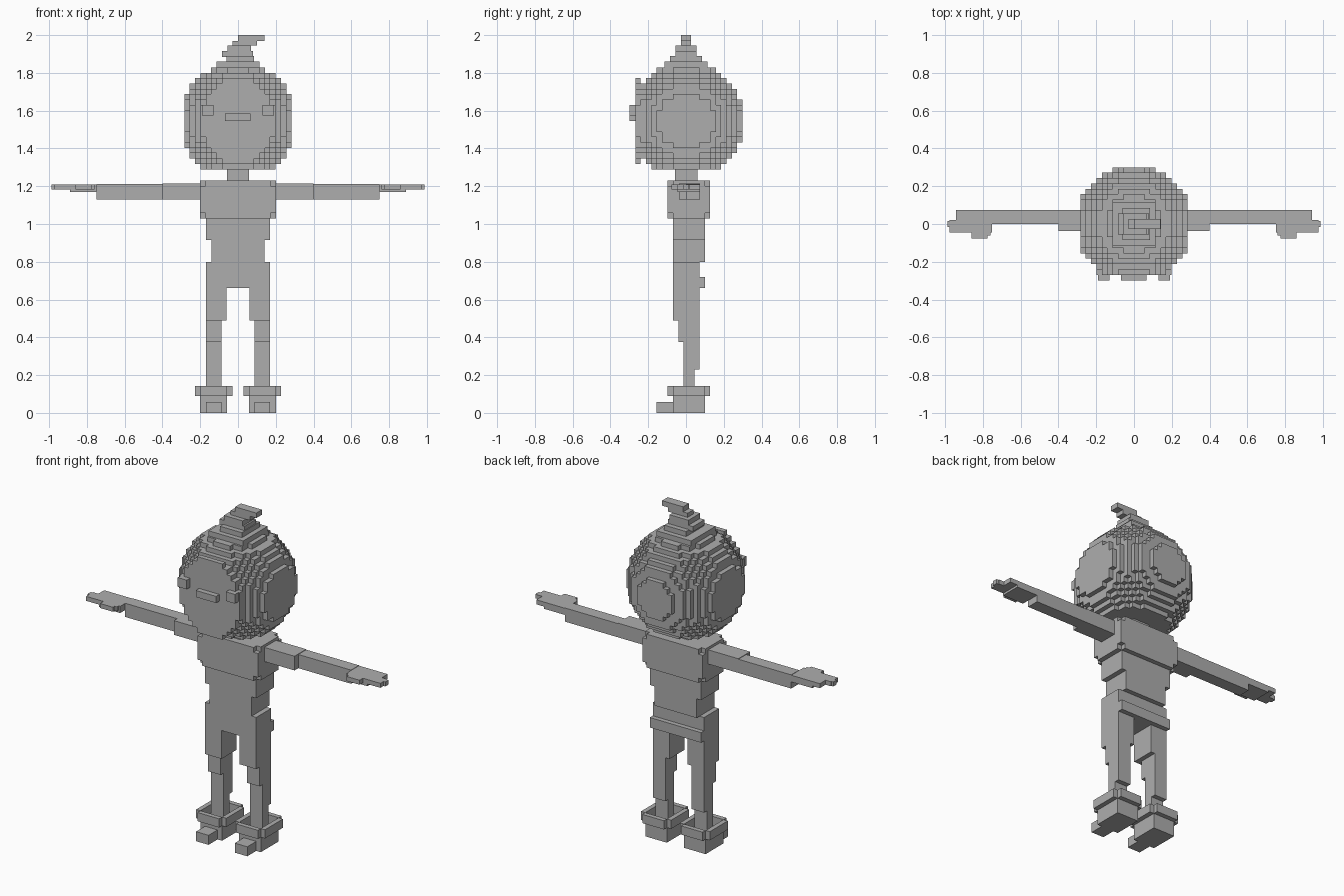
import bpy, bmesh
from mathutils import Vector

V = 0.0284  # block size
grey = bpy.data.materials.new("plain grey")
grey.diffuse_color = (0.42, 0.42, 0.42, 1)


def finish(name, bm):
    me = bpy.data.meshes.new(name)
    bm.to_mesh(me)
    bm.free()
    me.materials.append(grey)
    ob = bpy.data.objects.new(name, me)
    bpy.context.collection.objects.link(ob)
    return ob


def add_box(bm, x0, x1, y0, y1, z0, z1):
    vs = bmesh.ops.create_cube(bm, size=1)["verts"]
    for v in vs:
        v.co = Vector((x1 if v.co.x > 0 else x0,
                       y1 if v.co.y > 0 else y0,
                       z1 if v.co.z > 0 else z0))


def boxes(name, *items, mirror=False):
    bm = bmesh.new()
    for b in items:
        add_box(bm, *b)
        if mirror:
            add_box(bm, -b[1], -b[0], *b[2:])
    return finish(name, bm)


# Head: block sphere with flattened sides, bottom and face
def in_head(i, j, k):
    x, y, z = (i + .5) * V, 0.0155 + (j + .5) * V, (k + .5) * V
    if not (-10 <= i < 10 and -10 <= j < 10 and -9 <= k < 11):
        return False
    if j == -10:  # flat face
        return (x / .2) ** 2 + (z / .23) ** 2 < 1
    return x * x + y * y + z * z < .31 ** 2


def blocks(name, inside, origin, n):
    bm = bmesh.new()
    rng = range(-n, n)
    for i in rng:
        for j in rng:
            for k in rng:
                if not inside(i, j, k):
                    continue
                for a in range(3):
                    for s in (0, 1):
                        nb = [i, j, k]
                        nb[a] += 2 * s - 1
                        if inside(*nb):
                            continue
                        quad = []
                        for p, q in ((0, 0), (1, 0), (1, 1), (0, 1)):
                            c = [i, j, k]
                            c[a] += s
                            c[(a + 1) % 3] += p
                            c[(a + 2) % 3] += q
                            quad.append(bm.verts.new(origin + Vector(c) * V))
                        bm.faces.new(quad if s else quad[::-1])
    bmesh.ops.remove_doubles(bm, verts=bm.verts, dist=V * .01)
    return finish(name, bm)


blocks("head", in_head, Vector((0, 0.0155, 1.545)), 12)

# Curled tuft on top
boxes("hair_tuft",
      (-.115, .115, -.115, .115, 1.82, 1.86),
      (-.06, .085, -.085, .085, 1.86, 1.89),
      (-.085, .08, -.055, .055, 1.885, 1.915),
      (-.055, .07, -.055, .055, 1.915, 1.945),
      (-.03, .10, -.027, .027, 1.945, 1.97),
      (0, .14, -.027, .027, 1.97, 2.0))

# Face
boxes("eyes", (.13, .19, -.30, -.26, 1.575, 1.63), mirror=True)
boxes("nose", (-.07, .065, -.30, -.26, 1.545, 1.585))

# Trunk; the chest has its corner blocks missing
boxes("neck", (-.057, .057, -.057, .06, 1.22, 1.31))
boxes("chest",
      (-.2 + V, .2 - V, -.098, .128, 1.03, 1.23),
      (-.2, .2, -.098 + V, .128 - V, 1.03, 1.23),
      (-.2, .2, -.098, .128, 1.03 + V, 1.23 - V))
boxes("waist",
      (-.17, .17, -.07, .10, .915, 1.03),
      (-.14, .14, -.07, .10, .80, .915))
boxes("hips",
      (-.17, .17, -.07, .072, .66, .80),
      (-.17, .17, .06, .10, .66, .72))

# Legs
boxes("legs",
      (.06, .17, -.07, .072, .49, .66),
      (.087, .17, -.04, .072, .375, .49),
      (.087, .17, -.012, .072, .23, .375),
      (.087, .17, -.012, .044, .08, .23), mirror=True)

# Shoes with toes, and open cuffs around the ankles
boxes("shoes",
      (.057, .2, -.07, .10, 0, .09),
      (.087, .17, -.155, -.06, 0, .057), mirror=True)
boxes("cuffs",
      (.057, .2, -.098, -.07, .09, .142),
      (.057, .2, .10, .128, .09, .142),
      (.029, .057, -.07, .10, .09, .142),
      (.2, .228, -.07, .10, .09, .142), mirror=True)

# Arms
boxes("arms",
      (.19, .40, -.036, .075, 1.13, 1.215),
      (.40, .75, 0, .075, 1.13, 1.212), mirror=True)

# Hands with thumb and finger tips
boxes("hands",
      (.75, .89, -.045, .075, 1.17, 1.21),
      (.75, .94, -.045, .075, 1.183, 1.21),
      (.94, .975, -.045, .02, 1.183, 1.21),
      (.96, .987, -.015, .015, 1.183, 1.21),
      (.76, .86, -.06, 0, 1.183, 1.21),
      (.775, .86, -.077, 0, 1.183, 1.21), mirror=True)
